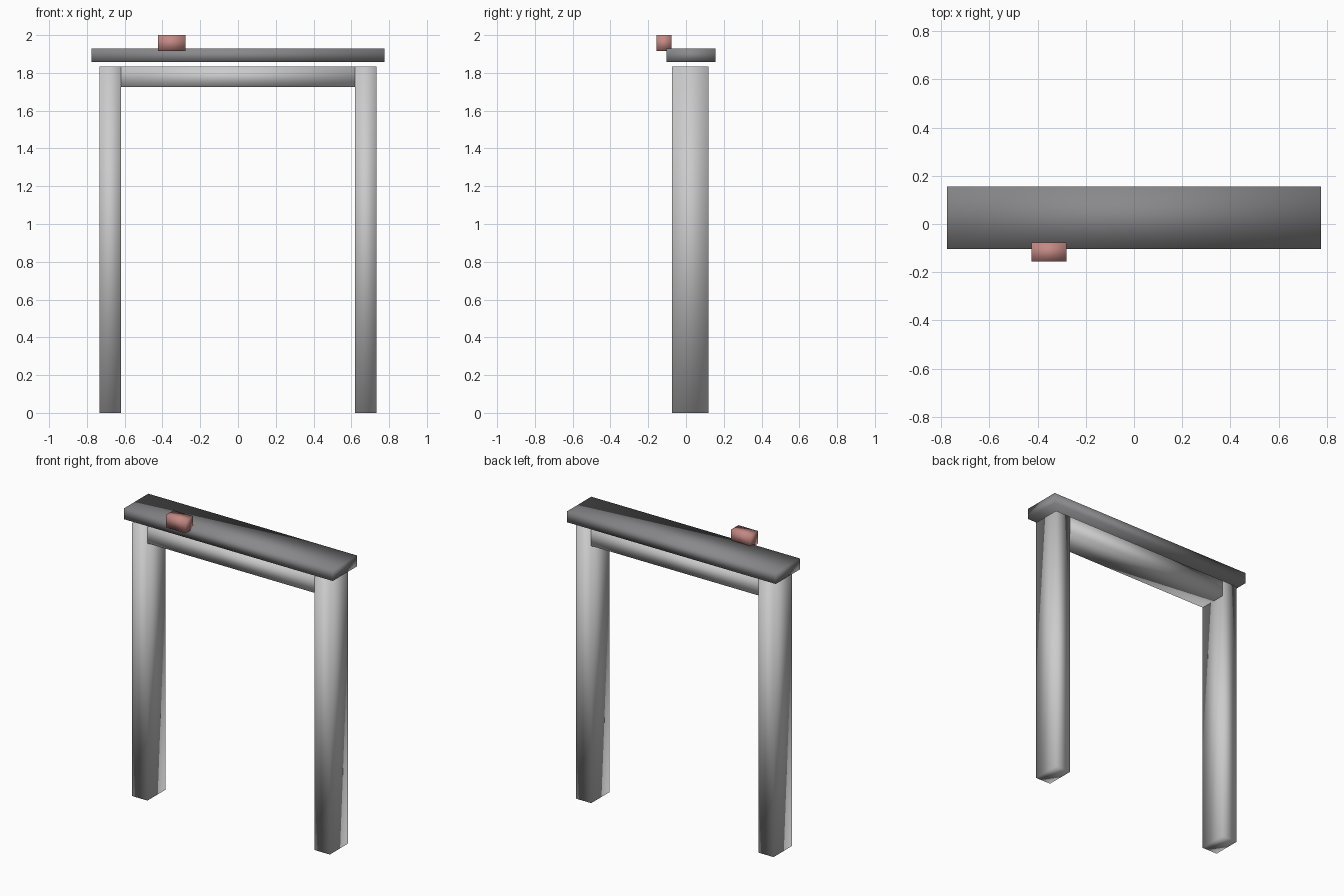
import bpy

if "Cube" in bpy.data.objects:
    bpy.data.objects.remove(bpy.data.objects["Cube"])


def material(name, rgb):
    mat = bpy.data.materials.new(name)
    mat.diffuse_color = (*rgb, 1.0)
    mat.use_nodes = True
    mat.node_tree.nodes["Principled BSDF"].inputs["Base Color"].default_value = mat.diffuse_color
    return mat


def box(name, x, y, z, mat=None):
    """Soft-shaded box spanning the given (min, max) ranges."""
    spans = (x, y, z)
    bpy.ops.mesh.primitive_cube_add(size=1, location=[(a + b) / 2 for a, b in spans])
    obj = bpy.context.object
    obj.name = name
    obj.scale = [b - a for a, b in spans]
    bpy.ops.object.transform_apply(location=False, rotation=False, scale=True)
    bpy.ops.object.shade_smooth()
    if mat:
        obj.data.materials.append(mat)
    return obj


dark = material("dark_grey", (0.25, 0.25, 0.26))
red = material("dull_red", (0.55, 0.25, 0.23))

INNER, OUTER = 0.62, 0.733      # post faces in x
DEPTH = (-0.074, 0.119)         # frame depth in y
FRAME_TOP = 1.833

# Two upright posts
for side, x in (("left", (-OUTER, -INNER)), ("right", (INNER, OUTER))):
    box(side + "_post", x, DEPTH, (0, FRAME_TOP))

# Cross beam, flush with the posts
box("cross_beam", (-INNER, INNER), DEPTH, (1.725, FRAME_TOP))

# Overhanging slab floating just above the frame
box("top_slab", (-0.775, 0.775), (-0.103, 0.156), (1.857, 1.929), dark)

# Small block let into the slab's front edge
box("front_block", (-0.424, -0.279), (-0.156, -0.077), (1.915, 2.0), red)
